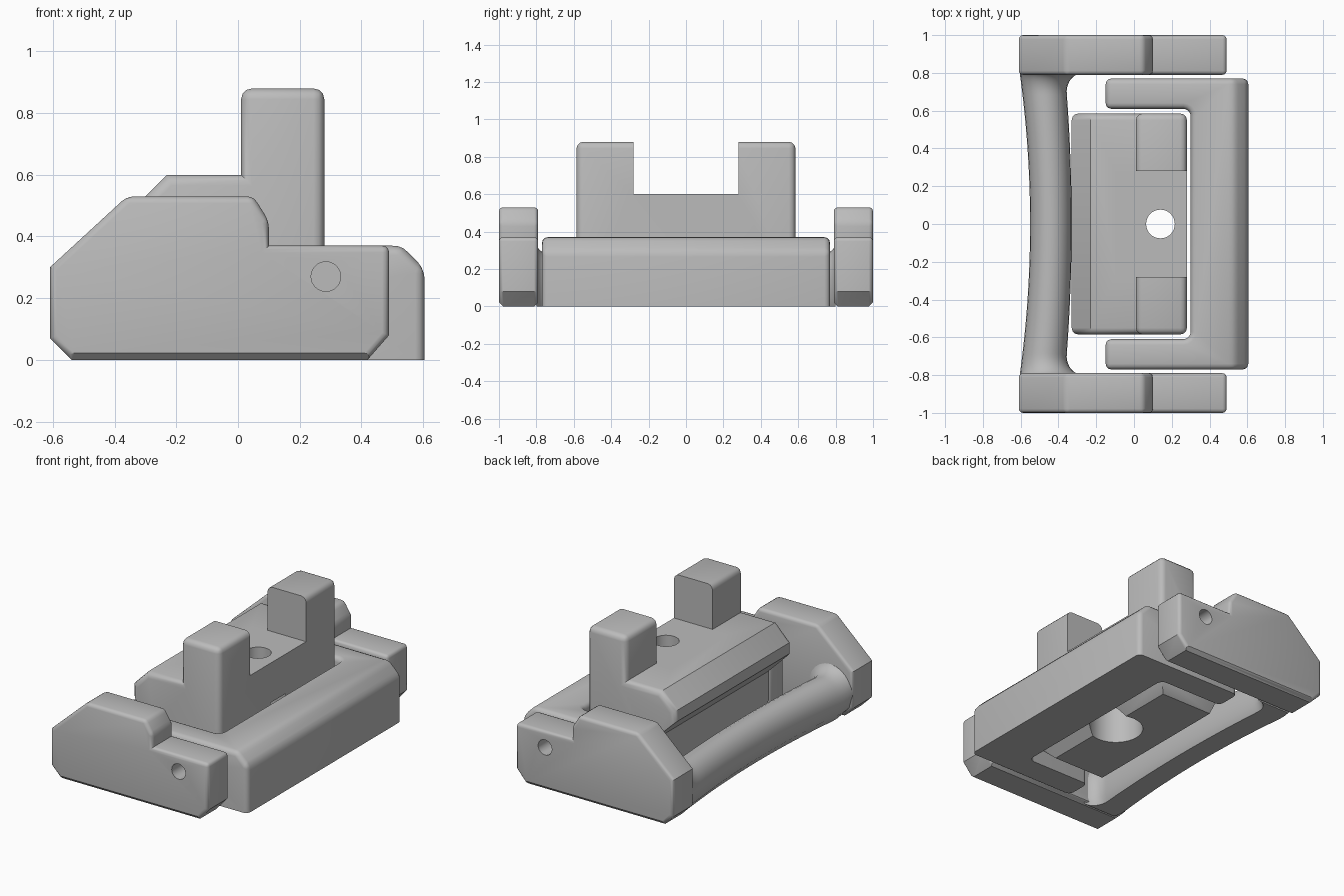
import bpy, bmesh, math

cube = bpy.data.objects.get("Cube")
if cube:
    bpy.data.objects.remove(cube, do_unlink=True)

GREY = (0.5, 0.5, 0.5, 1)
grey = bpy.data.materials.new("plain_grey")
grey.use_nodes = True
grey.diffuse_color = GREY
grey.node_tree.nodes["Principled BSDF"].inputs["Base Color"].default_value = GREY


def prism(points, axis, low, high):
    """Extrude a closed outline along y (outline in xz) or z (outline in xy)."""
    bm = bmesh.new()
    place = (lambda a, b, c: (a, c, b)) if axis == "y" else (lambda a, b, c: (a, b, c))
    rings = [[bm.verts.new(place(a, b, c)) for a, b in points] for c in (low, high)]
    bm.faces.new(rings[0])
    bm.faces.new(rings[1])
    n = len(points)
    for i in range(n):
        j = (i + 1) % n
        bm.faces.new((rings[0][i], rings[0][j], rings[1][j], rings[1][i]))
    bmesh.ops.recalc_face_normals(bm, faces=bm.faces)
    return bm


def bevel(bm, test, width, segments=3):
    bmesh.ops.bevel(bm, geom=[e for e in bm.edges if test(e)], offset=width,
                    segments=segments, profile=0.5, affect="EDGES", clamp_overlap=True)


def middle(edge):
    return (edge.verts[0].co + edge.verts[1].co) / 2


def convex(edge):
    return edge.calc_face_angle_signed(0) > 0.3


def along_y(edge):
    return abs(edge.verts[0].co.y - edge.verts[1].co.y) > .1


def finish(bm, name):
    bmesh.ops.recalc_face_normals(bm, faces=bm.faces)
    mesh = bpy.data.meshes.new(name)
    bm.to_mesh(mesh)
    bm.free()
    obj = bpy.data.objects.new(name, mesh)
    bpy.context.collection.objects.link(obj)
    mesh.materials.append(grey)
    return obj


def activate(obj):
    bpy.ops.object.select_all(action="DESELECT")
    obj.select_set(True)
    bpy.context.view_layer.objects.active = obj


def smooth(obj):
    activate(obj)
    bpy.ops.object.shade_smooth_by_angle(angle=math.radians(32))


def cut(obj, bm):
    cutter = finish(bm, "cutter")
    cutter.hide_render = True
    activate(obj)
    mod = obj.modifiers.new("cut", "BOOLEAN")
    mod.operation = "DIFFERENCE"
    mod.solver = "EXACT"
    mod.object = cutter
    bpy.ops.object.modifier_apply(modifier=mod.name)
    bpy.data.objects.remove(cutter, do_unlink=True)


def disc(x, other, radius, count=32):
    return [(x + radius * math.cos(i * math.tau / count),
             other + radius * math.sin(i * math.tau / count)) for i in range(count)]


# Side plates with a stepped top, chamfered underside and a pivot hole
plate = [(-.61, .07), (-.54, 0), (.42, 0), (.49, .08), (.49, .37), (.10, .37),
         (.10, .45), (.05, .53), (-.36, .53), (-.61, .30)]
for side, label in ((1, "back"), (-1, "front")):
    low, high = sorted((side * .79, side))
    bm = prism(plate, "y", low, high)
    bevel(bm, lambda e: middle(e).z < .001 and not along_y(e), .022, 1)
    bevel(bm, lambda e: convex(e) and middle(e).z > .03
          and (not along_y(e) or middle(e).z > .4
               or (middle(e).x > .48 and middle(e).z > .3)), .032)
    obj = finish(bm, label + "_side_plate")
    low, high = sorted((side * .775, side * 1.02))
    cut(obj, prism(disc(.285, .27, .048), "y", low, high))
    smooth(obj)

# Curved grip bar, flaring where it meets the side plates
section = [(.28, 0), (.06, .22), (0, .45)]
section += [(.5 - .5 * math.cos(a * math.pi / 12), .5 + .5 * math.sin(a * math.pi / 12))
            for a in range(13)]
section += [(1, .15), (.92, 0)]
bm = bmesh.new()
rings = []
for i in range(65):
    y = .8 * math.sin((i / 32 - 1) * math.pi / 2)
    bow = (y / .8) ** 2
    near = max(0, 1 - (.8 - abs(y)) / .11)
    flare = .1 * (1 - math.sqrt(1 - near * near))
    outer, inner = -.55 - .055 * bow, -.33 - .035 * bow + flare
    top = .27 + .7 * flare
    rings.append([bm.verts.new((outer + (inner - outer) * u, y, top * v)) for u, v in section])
for a, b in zip(rings, rings[1:]):
    for k in range(len(section)):
        m = (k + 1) % len(section)
        bm.faces.new((a[k], a[m], b[m], b[k]))
bm.faces.new(rings[0])
bm.faces.new(rings[-1])
smooth(finish(bm, "grip_bar"))

# U-shaped frame around the block, with the pivot hole running through its arms
frame = [(.605, -.77), (.605, .77), (-.15, .77), (-.15, .61), (.30, .61),
         (.30, -.61), (-.15, -.61), (-.15, -.77)]
bm = prism(frame, "z", 0, .37)
bevel(bm, lambda e: e.calc_face_angle_signed(0) < -.3, .04, 4)
bevel(bm, lambda e: middle(e).x > .6 and middle(e).z > .36, .075, 1)
bevel(bm, lambda e: convex(e) and middle(e).z > .001, .03)
obj = finish(bm, "u_frame")
for side in (1, -1):
    low, high = sorted((side * .63, side * .80))
    cut(obj, prism(disc(.285, .27, .048), "y", low, high))
smooth(obj)

# Centre block with two upright posts, an undercut rear, a tapered foot and a stepped hole
block = [(.28, 0), (.28, .88), (.01, .88), (.01, .60), (-.23, .60), (-.33, .50),
         (-.33, .43), (-.17, .27), (-.17, 0)]
bm = prism(block, "y", -.585, .585)
bevel(bm, lambda e: middle(e).z < .01 and middle(e).x > -.1, .09, 1)
bevel(bm, lambda e: convex(e) and middle(e).z > .4
      and (not along_y(e) or middle(e).z > .87), .035)
obj = finish(bm, "centre_block")
cut(obj, prism([(-.1, .60), (.4, .60), (.4, 1), (-.1, 1)], "y", -.28, .28))
cut(obj, prism(disc(.14, 0, .076), "z", -.1, .7))
cut(obj, prism(disc(.14, 0, .16), "z", -.1, .35))
smooth(obj)
